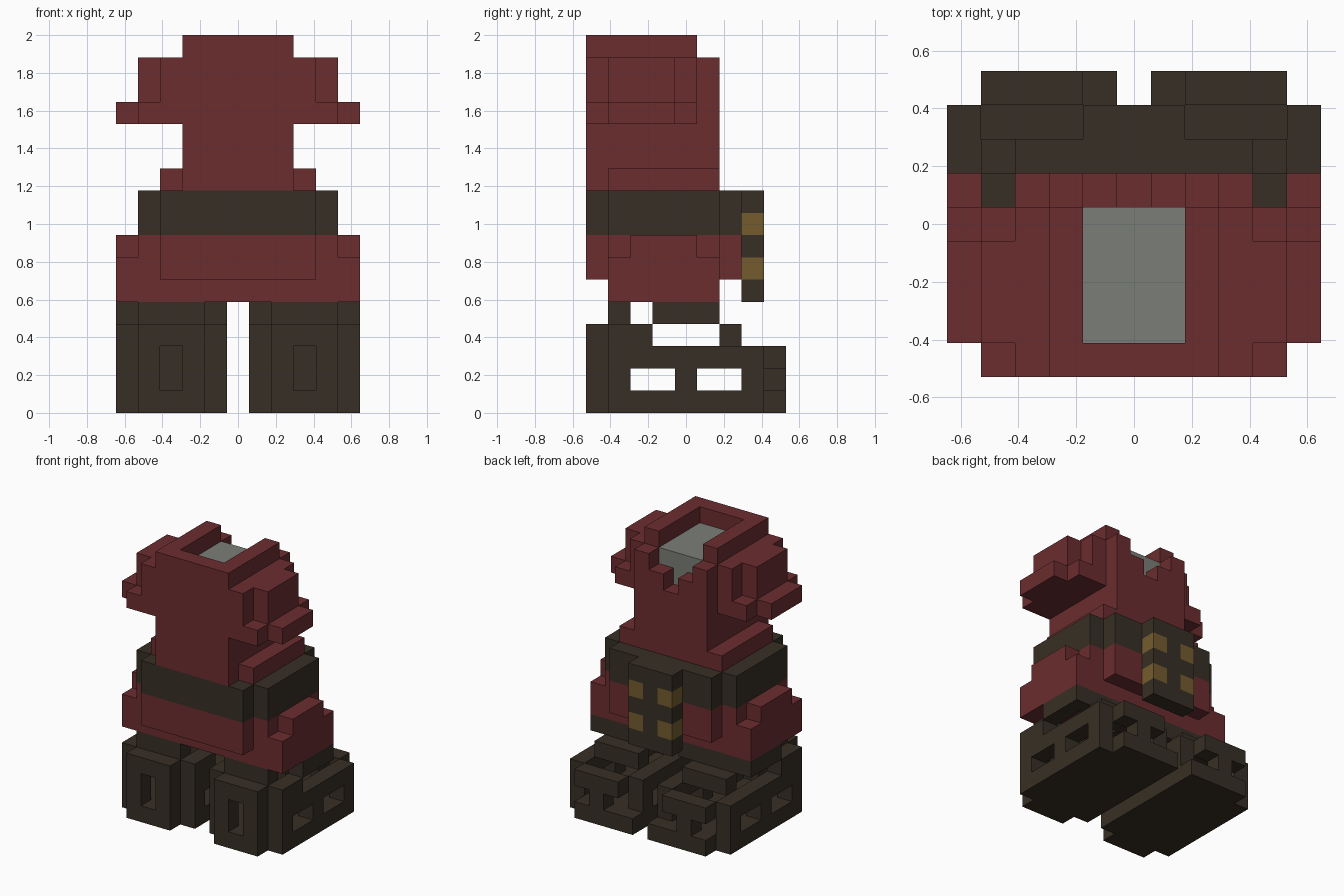
import bpy
import bmesh
from mathutils import Vector

cube = bpy.data.objects.get("Cube")
if cube:
    bpy.data.objects.remove(cube, do_unlink=True)

UNIT = 2 / 17            # edge of one block
ORIGIN = Vector((5.5, 4.5, 0))
cells = {}               # block position -> part name


def fill(part, xs, ys, zs):
    """Fill an inclusive range of blocks; part None carves them away."""
    for x in range(xs[0], xs[1] + 1):
        for y in range(ys[0], ys[1] + 1):
            for z in range(zs[0], zs[1] + 1):
                if part:
                    cells[x, y, z] = part
                else:
                    cells.pop((x, y, z), None)


def material(name, rgb):
    mat = bpy.data.materials.new(name)
    mat.use_nodes = True
    mat.diffuse_color = (*rgb, 1)
    mat.node_tree.nodes["Principled BSDF"].inputs["Base Color"].default_value = (*rgb, 1)
    return mat


def boot(part, mirrored):
    def put(name, xs, ys, zs):
        fill(name, (10 - xs[1], 10 - xs[0]) if mirrored else xs, ys, zs)

    # sole
    put(part, (0, 4), (1, 7), (0, 0))
    put(part, (1, 3), (0, 0), (0, 0))
    put(part, (1, 4), (8, 8), (0, 0))
    # side walls with two windows each
    for x in (0, 4):
        put(part, (x, x), (1, 7), (1, 2))
        put(part, (x, x), (1, 2), (3, 3))
        put(part, (x, x), (3, 5), (4, 4))
        for y in (2, 5):
            put(None, (x, x), (y, y + 1), (1, 1))
    # front plate with a slot
    put(part, (1, 3), (0, 0), (1, 3))
    put(None, (2, 2), (0, 0), (1, 2))
    # back bar and post
    put(part, (1, 3), (8, 8), (2, 2))
    put(part, (2, 2), (8, 8), (1, 1))
    # cuff
    put(part, (1, 3), (6, 6), (3, 3))
    put(part, (1, 3), (1, 1), (4, 4))
    put(part, (1, 3), (5, 5), (4, 4))


boot("right_boot", False)
boot("left_boot", True)

# coat skirt
fill("coat", (0, 10), (1, 5), (5, 6))
fill("coat", (1, 9), (1, 5), (7, 7))
fill("coat", (0, 10), (2, 4), (7, 7))
fill("coat", (2, 8), (0, 6), (6, 7))

# belt
fill("belt", (1, 9), (1, 5), (8, 9))
fill("belt", (2, 8), (0, 6), (8, 9))

# buckle plate with four studs
fill("buckle", (4, 6), (7, 7), (5, 9))
for x in (4, 6):
    for z in (6, 8):
        fill("buckle_studs", (x, x), (7, 7), (z, z))

# collar and neck
fill("hood", (2, 8), (1, 5), (10, 10))
fill("hood", (3, 7), (0, 5), (10, 15))

# hood flaps
fill("hood", (1, 9), (0, 4), (13, 13))
fill("hood", (0, 10), (1, 3), (13, 13))
fill("hood", (2, 8), (0, 4), (14, 15))
fill("hood", (1, 9), (1, 3), (14, 15))

# hood rim, stepped opening and the head inside
fill("hood", (3, 7), (0, 4), (16, 16))
fill(None, (4, 6), (1, 4), (16, 16))
fill(None, (4, 6), (5, 5), (15, 15))
fill(None, (5, 5), (5, 5), (14, 14))
fill("head", (4, 6), (1, 4), (13, 15))

red = material("dark red cloth", (0.150, 0.026, 0.029))
brown = material("dark brown leather", (0.038, 0.028, 0.018))
brass = material("dull brass", (0.175, 0.108, 0.028))
grey = material("grey", (0.198, 0.210, 0.185))
parts = {"right_boot": brown, "left_boot": brown, "coat": red, "belt": brown,
         "buckle": brown, "buckle_studs": brass, "hood": red, "head": grey}


def build(part, mat):
    """Make the outer skin of one part, leaving out faces touching other blocks."""
    bm = bmesh.new()
    for cell in [c for c, name in cells.items() if name == part]:
        centre = Vector(cell) + Vector((0.5, 0.5, 0.5))
        for axis in range(3):
            for sign in (-1, 1):
                normal = Vector((0, 0, 0))
                normal[axis] = sign
                if tuple(int(a + b) for a, b in zip(cell, normal)) in cells:
                    continue
                u = Vector((0, 0, 0))
                u[(axis + 1) % 3] = 0.5
                v = normal.cross(u)
                mid = centre + normal / 2 - ORIGIN
                corners = (mid - u - v, mid + u - v, mid + u + v, mid - u + v)
                bm.faces.new([bm.verts.new(c * UNIT) for c in corners])
    bmesh.ops.remove_doubles(bm, verts=bm.verts, dist=0.001)
    bmesh.ops.dissolve_limit(bm, angle_limit=0.01, verts=bm.verts, edges=bm.edges)
    mesh = bpy.data.meshes.new(part)
    bm.to_mesh(mesh)
    bm.free()
    mesh.materials.append(mat)
    bpy.context.collection.objects.link(bpy.data.objects.new(part, mesh))


for part, mat in parts.items():
    build(part, mat)
